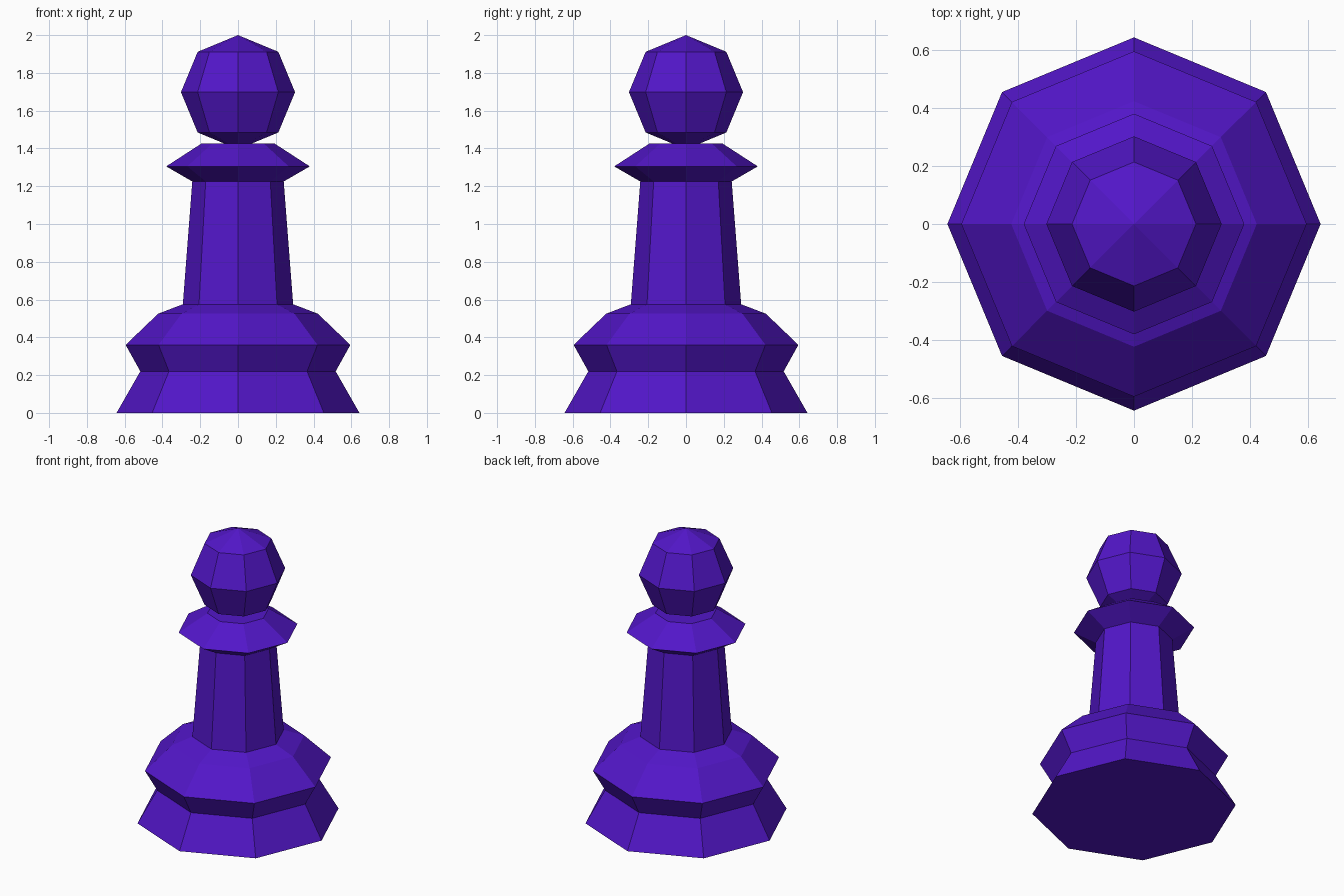
import bpy, bmesh
from math import cos, sin, pi

if "Cube" in bpy.data.objects:
    bpy.data.objects.remove(bpy.data.objects["Cube"])

SIDES = 8

purple = bpy.data.materials.new("purple")
purple.diffuse_color = (0.085, 0.008, 0.58, 1.0)
purple.use_nodes = True
purple.node_tree.nodes["Principled BSDF"].inputs["Base Color"].default_value = purple.diffuse_color


def finish(name, bm):
    bmesh.ops.recalc_face_normals(bm, faces=bm.faces[:])
    mesh = bpy.data.meshes.new(name)
    bm.to_mesh(mesh)
    bm.free()
    mesh.materials.append(purple)
    obj = bpy.data.objects.new(name, mesh)
    bpy.context.collection.objects.link(obj)
    return obj


def turned(name, profile):
    """Closed eight-sided solid from (radius, height) pairs, bottom to top."""
    bm = bmesh.new()
    rings = [[bm.verts.new((r * cos(2 * pi * i / SIDES), r * sin(2 * pi * i / SIDES), z))
              for i in range(SIDES)] for r, z in profile]
    for low, high in zip(rings, rings[1:]):
        for i in range(SIDES):
            j = (i + 1) % SIDES
            bm.faces.new((low[i], low[j], high[j], high[i]))
    bm.faces.new(rings[0])
    bm.faces.new(rings[-1])
    return finish(name, bm)


# Stepped foot with a waist and sloping shoulder
turned("base", [(0.643, 0), (0.517, 0.22), (0.595, 0.36), (0.423, 0.525), (0.292, 0.575)])

# Tapering stem
turned("stem", [(0.292, 0.575), (0.242, 1.225)])

# Flared ring under the head
turned("collar", [(0.242, 1.225), (0.38, 1.305), (0.195, 1.425)])

# Low-poly ball, its lower tip sunk into the collar
bm = bmesh.new()
bmesh.ops.create_uvsphere(bm, u_segments=SIDES, v_segments=4, radius=0.302)
bmesh.ops.translate(bm, verts=bm.verts[:], vec=(0, 0, 1.698))
finish("head", bm)
